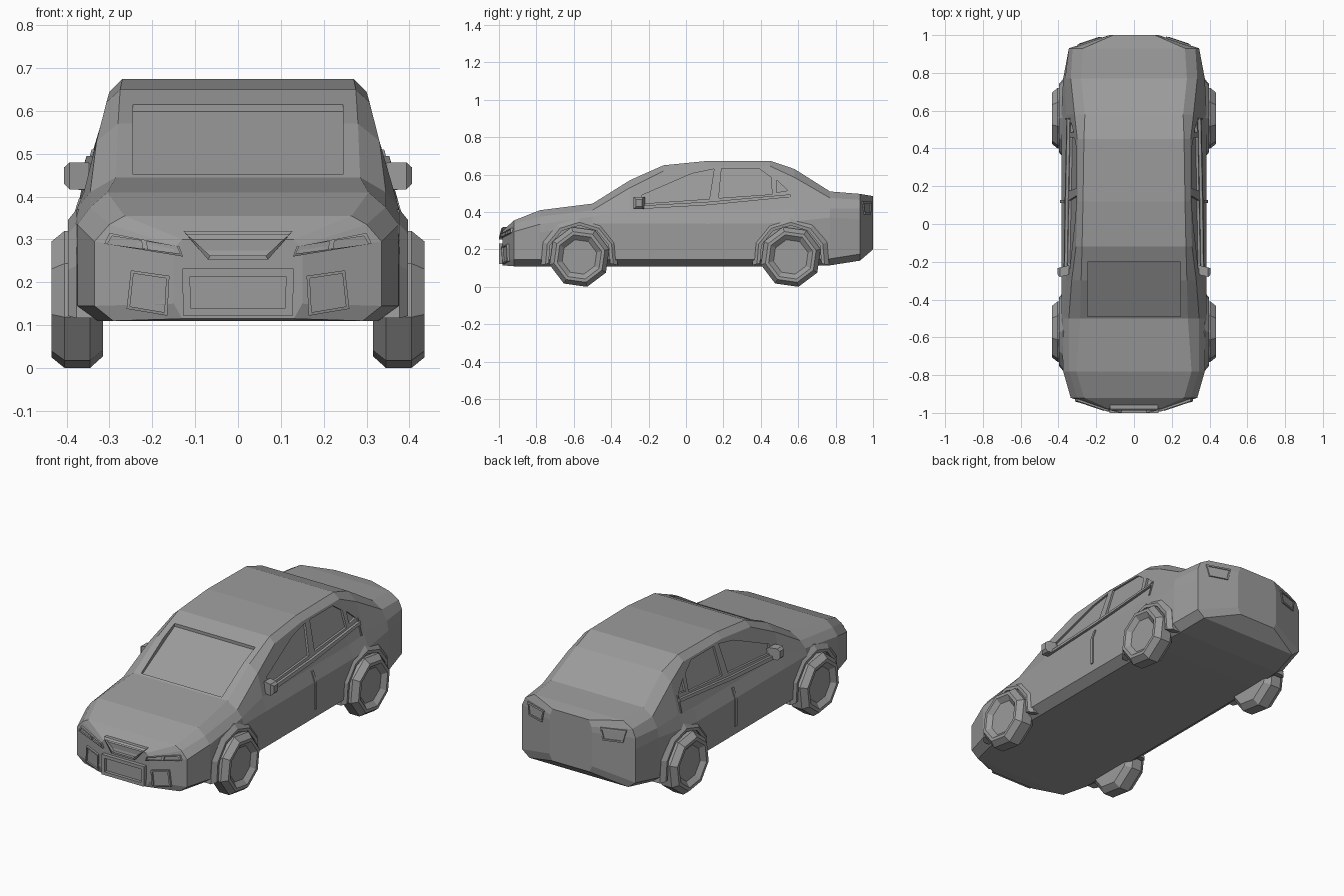
import bpy, bmesh, math
from mathutils import Vector
from mathutils.bvhtree import BVHTree

if "Cube" in bpy.data.objects:
    bpy.data.objects.remove(bpy.data.objects["Cube"])

paint = bpy.data.materials.new("plain_grey")
paint.diffuse_color = (0.33, 0.33, 0.33, 1)
paint.use_nodes = True
paint.node_tree.nodes["Principled BSDF"].inputs["Base Color"].default_value = paint.diffuse_color


def finish(name, bm):
    bmesh.ops.recalc_face_normals(bm, faces=bm.faces)
    me = bpy.data.meshes.new(name)
    bm.to_mesh(me)
    ob = bpy.data.objects.new(name, me)
    bpy.context.collection.objects.link(ob)
    me.materials.append(paint)
    return ob


def skin(bm, rings, cap=True):
    """Join equal closed rings of points with quads."""
    vs = [[bm.verts.new(p) for p in ring] for ring in rings]
    n = len(vs[0])
    for a, b in zip(vs, vs[1:]):
        for i in range(n):
            j = (i + 1) % n
            bm.faces.new((a[i], a[j], b[j], b[i]))
    if cap:
        bm.faces.new(vs[0])
        bm.faces.new(vs[-1])


# Body cross-sections from nose to tail:
# y, floor z, half width, shoulder z, belt x z, side x z, top edge x z
sections = [
    (-0.98, .115, .15, .24, .15, .27, .145, .285, .13, .30),
    (-0.92, .11, .335, .27, .335, .295, .30, .335, .265, .355),
    (-0.78, .11, .375, .29, .375, .335, .345, .375, .305, .41),
    (-0.50, .11, .385, .34, .375, .375, .345, .41, .285, .445),
    (-0.30, .11, .385, .34, .36, .41, .33, .53, .28, .57),
    (-0.12, .11, .385, .34, .36, .41, .307, .62, .275, .65),
    (0.12, .11, .385, .34, .36, .41, .30, .645, .27, .674),
    (0.45, .11, .385, .34, .36, .41, .30, .645, .265, .674),
    (0.58, .11, .385, .35, .36, .42, .315, .585, .26, .63),
    (0.77, .115, .375, .37, .365, .42, .335, .475, .28, .51),
    (0.93, .14, .345, .36, .345, .42, .325, .465, .27, .497),
    (1.00, .20, .13, .36, .13, .42, .125, .45, .11, .485),
]
rings = []
for y, zb, w, zs, xb, zbelt, xs, zside, xe, ze in sections:
    half = [(w * .87, zb), (w, zb + .035), (w, zs), (xb, zbelt), (xs, zside), (xe, ze)]
    rings.append([(x, y, z) for x, z in half] + [(-x, y, z) for x, z in reversed(half)])
body_bm = bmesh.new()
skin(body_bm, rings)
body = finish("body", body_bm)
surface = BVHTree.FromBMesh(body_bm)

# Recessed windscreen and side windows
cut_bm = bmesh.new()
screen = [(-.49, .437), (-.2, .598), (-.2, .8), (-.49, .8)]
skin(cut_bm, [[(x, y, z) for y, z in screen] for x in (-.245, .245)])
windows = [
    [(-.235, .445), (-.235, .49), (.03, .605), (.15, .63), (.125, .47)],
    [(.175, .475), (.19, .632), (.39, .632), (.455, .585), (.46, .495)],
    [(.485, .505), (.485, .57), (.545, .515)],
]
for s in (-1, 1):
    for win in windows:
        skin(cut_bm, [[(s * (.348 - .25 * (z - .41)), y, z) for y, z in win],
                      [(s * .5, y, z) for y, z in win]])
cutter = finish("window_cutter", cut_bm)
cutter.hide_render = True
mod = body.modifiers.new("windows", 'BOOLEAN')
mod.operation = 'DIFFERENCE'
mod.solver = 'EXACT'
mod.object = cutter
deps = bpy.context.evaluated_depsgraph_get()
body.data = bpy.data.meshes.new_from_object(body.evaluated_get(deps))
body.modifiers.clear()
bpy.data.objects.remove(cutter)


def panel(name, poly, out, thick, frame=0):
    """Panel laid on the body; poly is (x, z) or, on the sides, (y, z)."""
    out = Vector(out)

    def lay(points, h):
        res = []
        for a, z in points:
            start = Vector((0, a, z)) if out.x else Vector((a, 0, z))
            hit = surface.ray_cast(start + out * 3, -out)[0]
            res.append((hit if hit else start + out * .93) + out * h)
        return res

    layers = [lay(poly, -.02), lay(poly, thick)]
    if frame:
        n = len(poly)
        ca, cz = sum(p[0] for p in poly) / n, sum(p[1] for p in poly) / n
        da = max(abs(p[0] - ca) for p in poly)
        dz = max(abs(p[1] - cz) for p in poly)
        inner = [(ca + (a - ca) * (1 - frame / da), cz + (z - cz) * (1 - frame / dz))
                 for a, z in poly]
        layers += [lay(inner, thick), lay(inner, .003)]
    bm = bmesh.new()
    skin(bm, layers)
    return finish(name, bm)


FRONT, BACK = (0, -1, 0), (0, 1, 0)

# Grille and lower intake
panel("grille", [(-.128, .32), (.128, .32), (.07, .253), (-.07, .253)], FRONT, .02, .009)
panel("lower_intake", [(-.13, .232), (.13, .232), (.128, .122), (-.128, .122)],
      FRONT, .02, .018)

for s, side in ((-1, "left"), (1, "right")):
    # Lamps and corner intakes
    lamp = [(.128, .260), (.137, .283), (.30, .315), (.312, .29)]
    panel(side + "_headlight", [(s * x, z) for x, z in lamp], FRONT, .012, .007)
    split = [(.21, .277), (.214, .298), (.226, .30), (.222, .279)]
    panel(side + "_headlight_divider", [(s * x, z) for x, z in split], FRONT, .01)
    vent = [(.16, .215), (.25, .228), (.26, .138), (.165, .122)]
    panel(side + "_corner_intake", [(s * x, z) for x, z in vent], FRONT, .012, .008)
    tail = [(.17, .455), (.30, .455), (.285, .388), (.185, .388)]
    panel(side + "_taillight", [(s * x, z) for x, z in tail], BACK, .008, .009)

    # Belt trim and door seams
    out = (s, 0, 0)
    panel(side + "_belt_trim",
          [(-.265, .415), (.12, .437), (.56, .48), (.56, .495), (.12, .455), (-.265, .433)],
          out, .014)
    panel(side + "_door_seam", [(.112, .19), (.128, .19), (.128, .335), (.112, .335)],
          out, .006)
    panel(side + "_door_seam_upper", [(.112, .335), (.128, .335), (.128, .395), (.112, .395)],
          out, .006)
    panel(side + "_rear_post_seam", [(.552, .42), (.56, .42), (.56, .51), (.552, .51)],
          out, .006)

    # Door mirror
    bm = bmesh.new()
    mirror = []
    for x, y, hy, z0, z1 in ((.325, -.235, .012, .425, .465), (.35, -.245, .025, .417, .48),
                             (.393, -.255, .025, .417, .48), (.406, -.25, .016, .43, .468)):
        mirror.append([(s * x, y - hy, z0), (s * x, y + hy, z0),
                       (s * x, y + hy, z1), (s * x, y - hy, z1)])
    skin(bm, mirror)
    finish(side + "_mirror", bm)

    for yc, end in ((-.57, "front"), (.56, "rear")):
        # Eight-sided wheel with dished hub
        bm = bmesh.new()
        wheel = []
        for x, r in ((.315, .137), (.345, .165), (.405, .165), (.435, .14),
                     (.435, .122), (.413, .095)):
            ang = [math.radians(45 * i + 14.5) for i in range(8)]
            wheel.append([(s * x, yc + r * math.sin(t), .16 - r * math.cos(t)) for t in ang])
        skin(bm, wheel)
        finish(f"{end}_{side}_wheel", bm)

        # Bevelled arch lip around the wheel
        bm = bmesh.new()
        arch = []
        for i in range(7):
            t = math.radians(-12 + 34 * i)
            arch.append([(s * x, yc + r * math.cos(t), .16 + r * math.sin(t))
                         for x, r in ((.33, .168), (.395, .168), (.397, .185),
                                      (.377, .21), (.33, .21))])
        skin(bm, arch)
        finish(f"{end}_{side}_arch", bm)
